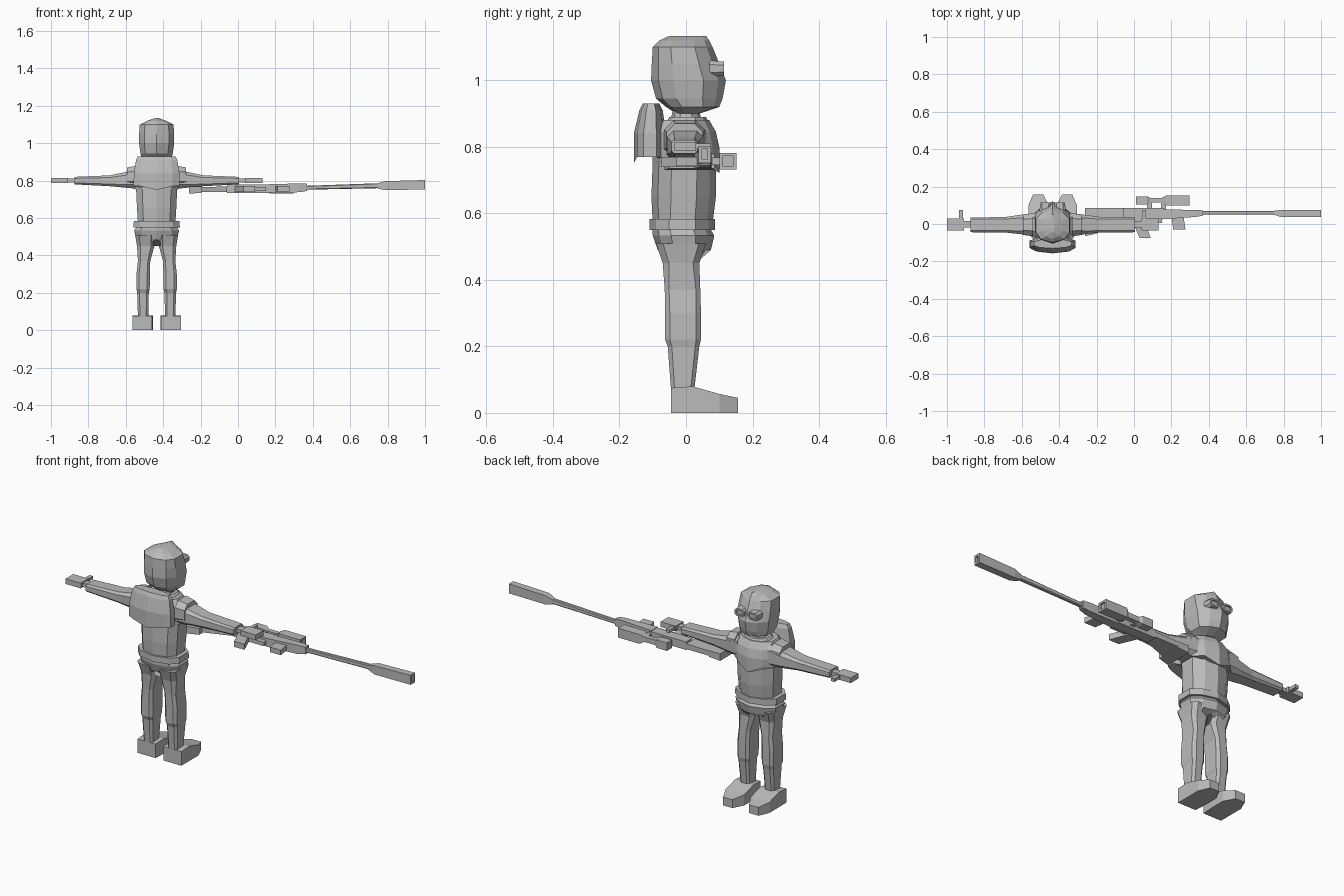
import bpy
import bmesh

default_cube = bpy.data.objects.get("Cube")
if default_cube:
    bpy.data.objects.remove(default_cube)

BODY_X = -.435  # centre line of the figure

grey = bpy.data.materials.new("plain_grey")
grey.use_nodes = True
grey.diffuse_color = (.5, .5, .5, 1)
grey.node_tree.nodes["Principled BSDF"].inputs["Base Color"].default_value = grey.diffuse_color


def skin(name, rings):
    """Join a stack of equal point rings into a closed flat-shaded object."""
    bm = bmesh.new()
    loops = [[bm.verts.new(point) for point in ring] for ring in rings]
    for lower, upper in zip(loops, loops[1:]):
        for i in range(len(lower)):
            bm.faces.new((lower[i - 1], lower[i], upper[i], upper[i - 1]))
    bm.faces.new(loops[0])
    bm.faces.new(loops[-1])
    bmesh.ops.recalc_face_normals(bm, faces=bm.faces)
    mesh = bpy.data.meshes.new(name)
    bm.to_mesh(mesh)
    bm.free()
    mesh.materials.append(grey)
    obj = bpy.data.objects.new(name, mesh)
    bpy.context.scene.collection.objects.link(obj)


def rectangle(left, right, bottom, top, bevel):
    """Rectangle outline, with cut corners if bevel is above zero."""
    if not bevel:
        return [(left, bottom), (right, bottom), (right, top), (left, top)]
    cut = bevel * min(right - left, top - bottom)
    return [(left + cut, bottom), (right - cut, bottom),
            (right, bottom + cut), (right, top - cut),
            (right - cut, top), (left + cut, top),
            (left, top - cut), (left, bottom + cut)]


def place(axis, along, a, b, side):
    """Put a section point in space; a side measures x from the body centre."""
    x, y, z = {"x": (along, a, b), "y": (a, along, b), "z": (a, b, along)}[axis]
    return (BODY_X + side * x if side else x, y, z)


def loft(name, axis, sections, bevel=0, side=0, rim=0):
    """Loft rectangles (position and four edges); a rim hollows out the last end."""
    sections = list(sections)
    if rim:
        end, left, right, bottom, top = sections[-1]
        inner = (left + rim, right - rim, bottom + rim, top - rim)
        sections += [(end, *inner), (end - rim, *inner)]
    skin(name, [[place(axis, along, a, b, side) for a, b in rectangle(*edges, bevel)]
                for along, *edges in sections])


def box(name, start, end, *edges, side=0):
    loft(name, "x", [(start, *edges), (end, *edges)], side=side)


def shell(name, sections, dip=0):
    """Loft creased body rings (z, half width, back, front); dip points the hem down."""
    rings = []
    for z, half, back, front in sections:
        depth = front - back
        crease = z if rings else z - dip
        flank = [(.7 * half, back + .1 * depth), (half, back + .3 * depth),
                 (half, front - .3 * depth), (.6 * half, front - .1 * depth)]
        rings.append([(BODY_X, back, crease)]
                     + [(BODY_X + x, y, z) for x, y in flank]
                     + [(BODY_X, front, crease)]
                     + [(BODY_X - x, y, z) for x, y in reversed(flank)])
    skin(name, rings)


# Hooded head, neck and collar
shell("head", [
    (.9, .05, -.03, .04), (.92, .08, -.06, .1), (.945, .086, -.09, .11),
    (1, .094, -.105, .12), (1.05, .094, -.103, .1), (1.1, .09, -.1, .08),
    (1.12, .05, -.08, .07), (1.134, .01, -.05, .06)])
shell("neck", [(.86, .05, -.05, .05), (.91, .04, -.04, .04)])
shell("collar", [(.87, .08, -.06, .07), (.89, .06, -.05, .06)])

# Torso, vest with pointed hem, and back pack
shell("torso", [(.57, .1, -.1, .08), (.65, .105, -.104, .09), (.76, .11, -.1, .09)])
shell("vest", [(.755, .118, -.1, .1), (.8, .122, -.1, .1),
               (.845, .118, -.1, .09), (.88, .09, -.08, .07)], dip=.033)
shell("back_pack", [(.77, .123, -.157, -.06), (.84, .122, -.157, -.06),
                    (.91, .11, -.14, -.07), (.93, .1, -.13, -.08)], dip=.02)

# Belt and hips
shell("belt", [(.55, .124, -.11, .087), (.583, .122, -.11, .087)])
shell("hips", [(.45, .1, -.07, .04), (.49, .11, -.085, .075),
               (.533, .12, -.1, .085), (.55, .11, -.1, .075)], dip=-.035)

# Paired limbs, pads and goggles
for label, side in (("left", 1), ("right", -1)):
    loft(label + "_leg", "z", [
        (.51, .01, .115, -.09, .06), (.45, .012, .105, -.07, .04),
        (.37, .034, .1, -.064, .043), (.3, .036, .108, -.063, .045),
        (.22, .037, .108, -.063, .045), (.2, .042, .104, -.055, .04),
        (.07, .045, .1, -.045, .025)], bevel=.2, side=side)
    loft(label + "_boot", "y", [
        (-.045, .024, .13, 0, .075), (.02, .02, .13, 0, .08),
        (.1, .02, .13, 0, .057), (.157, .05, .105, 0, .045)], side=side)
    loft(label + "_arm", "x", [
        (.09, -.06, .06, .755, .87), (.165, -.055, .05, .762, .846),
        (.25, -.046, .038, .77, .828), (.44, -.044, .034, .78, .82)],
        bevel=.2, side=side)
    loft(label + "_shoulder_pad", "x", [
        (.105, -.066, .058, .765, .88), (.158, -.058, .05, .77, .87)],
        bevel=.25, side=side)
    box(label + "_wrist", .43, .48, -.02, .016, .79, .81, side=side)
    box(label + "_hand", .475, .565, -.035, .03, .787, .815, side=side)
    box(label + "_thumb", .48, .5, .025, .075, .793, .81, side=side)
    loft(label + "_goggle", "y", [
        (.07, .01, .07, 1.01, 1.06), (.114, .01, .066, 1.015, 1.056)],
        bevel=.25, side=side, rim=.008)

# Rifle lying on its side: stock, receiver and barrel
loft("rifle_butt", "x", [(-.262, -.065, .085, .73, .768), (-.195, -.05, .085, .735, .768)])
loft("rifle_stock", "x", [(-.2, -.03, .085, .74, .766), (-.06, .02, .085, .74, .768)])
box("rifle_receiver", -.06, .16, .03, .085, .735, .778)
loft("rifle_fore_end", "x", [(.15, .025, .078, .735, .78), (.33, .038, .075, .738, .785),
                             (.37, .045, .073, .745, .783)])
loft("rifle_barrel", "x", [(.3, .05, .07, .75, .77), (.78, .05, .07, .76, .787)], bevel=.2)
loft("rifle_muzzle", "x", [(.745, .05, .07, .757, .785), (.785, .038, .075, .75, .797),
                           (1, .038, .075, .752, .803)], rim=.01)

# Rifle grip, trigger guard and magazine
loft("rifle_grip", "y", [(.04, -.02, .045, .74, .77), (-.075, .03, .09, .74, .77)])
box("trigger_guard", .06, .15, .005, .035, .745, .765)
loft("rifle_magazine", "y", [(.04, .2, .265, .743, .77), (-.03, .21, .275, .743, .77)])

# Scope with its mounts
tube = (.114, .14, .743, .77)
eyepiece = (.105, .148, .735, .778)
objective = (.1, .152, .732, .782)
loft("scope", "x", [(.01, *eyepiece), (.07, *eyepiece), (.085, *tube), (.15, *tube),
                    (.17, *objective), (.298, *objective)], rim=.01)
for label, start in (("rear", .07), ("front", .145)):
    box(label + "_scope_mount", start, start + .025, .075, .12, .746, .768)
